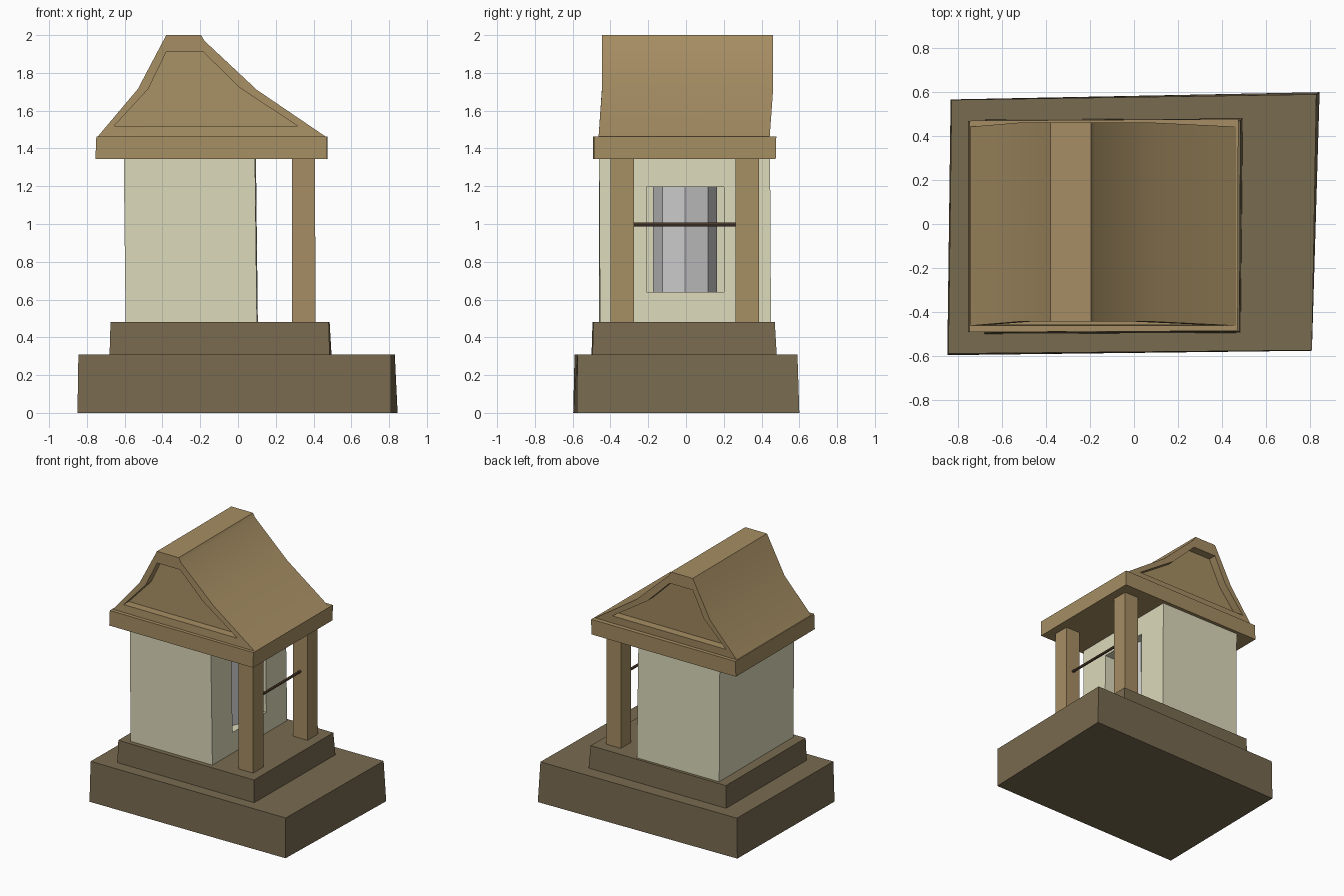
import bpy, bmesh, math

if "Cube" in bpy.data.objects:
    bpy.data.objects.remove(bpy.data.objects["Cube"])


def material(name, rgb):
    m = bpy.data.materials.new(name)
    m.diffuse_color = (*rgb, 1)
    m.use_nodes = True
    m.node_tree.nodes["Principled BSDF"].inputs["Base Color"].default_value = m.diffuse_color
    return m


STONE = material("stone", (0.19, 0.145, 0.08))
WOOD = material("wood", (0.38, 0.27, 0.125))
PLASTER = material("plaster", (0.72, 0.70, 0.50))
RAIL = material("dark_wood", (0.12, 0.07, 0.04))


def finish(name, bm, mat):
    bmesh.ops.recalc_face_normals(bm, faces=bm.faces)
    me = bpy.data.meshes.new(name)
    bm.to_mesh(me)
    bm.free()
    ob = bpy.data.objects.new(name, me)
    bpy.context.collection.objects.link(ob)
    if mat:
        me.materials.append(mat)
    return ob


def loft(name, rings, mat=None):
    """Closed solid through matching rings of 3D points."""
    bm = bmesh.new()
    rows = [[bm.verts.new(p) for p in ring] for ring in rings]
    n = len(rows[0])
    for a, b in zip(rows, rows[1:]):
        for i in range(n):
            j = (i + 1) % n
            bm.faces.new((a[i], a[j], b[j], b[i]))
    bm.faces.new(rows[0][::-1])
    bm.faces.new(rows[-1])
    return finish(name, bm, mat)


def block(name, bottom, top, z0, z1, mat=None):
    return loft(name, [[(x, y, z0) for x, y in bottom], [(x, y, z1) for x, y in top]], mat)


def rect(x0, x1, y0, y1):
    return [(x0, y0), (x1, y0), (x1, y1), (x0, y1)]


# Stepped, slightly crooked stone base
block("base_slab", [(-.85, -.597), (.81, -.577), (.845, .60), (-.835, .567)],
      [(-.845, -.59), (.81, -.575), (.83, .59), (-.83, .565)], 0, .31, STONE)
block("base_step", [(-.68, -.50), (.485, -.495), (.495, .48), (-.675, .475)],
      [(-.675, -.495), (.48, -.49), (.485, .47), (-.67, .47)], .31, .482, STONE)

# Shrine room with a niche cut into its right wall
room = block("room", [(-.595, -.46), (.10, -.455), (.105, .45), (-.595, .445)],
             [(-.605, -.455), (.09, -.46), (.095, .445), (-.60, .445)], .482, 1.36, PLASTER)
cutter = block("niche_cutter", rect(-.30, .3, -.21, .20), rect(-.30, .3, -.21, .20), .64, 1.195)
cutter.hide_render = True
cutter.hide_viewport = True
niche = room.modifiers.new("niche", 'BOOLEAN')
niche.object = cutter
niche.solver = 'EXACT'

# Eight-sided pillar standing in the niche, one corner facing out
bpy.ops.mesh.primitive_cylinder_add(vertices=8, radius=.17, depth=.555, location=(-.09, -.005, .9175))
bpy.context.object.name = "niche_pillar"

# Porch posts and the rail between them
for name, y0, y1 in (("front_post", -.40, -.275), ("back_post", .262, .387)):
    block(name, rect(.285, .41, y0, y1), rect(.285, .408, y0, y1), .482, 1.36, WOOD)
bpy.ops.mesh.primitive_cylinder_add(vertices=8, radius=.01, depth=.56,
                                    location=(.347, -.006, .997), rotation=(math.pi / 2, 0, 0))
rail = bpy.context.object
rail.name = "porch_rail"
rail.data.materials.append(RAIL)

# Eave slab
block("eaves", [(-.755, -.492), (.47, -.488), (.475, .475), (-.755, .47)],
      [(-.75, -.492), (.472, -.487), (.475, .478), (-.75, .47)], 1.345, 1.462, WOOD)

# Curved roof with a recessed panel in each gable
OUTER = [(-.745, 1.46), (-.53, 1.715), (-.38, 2), (-.195, 2), (-.178, 1.97), (.10, 1.71), (.468, 1.46)]
INNER = [(-.655, 1.52), (-.475, 1.715), (-.38, 1.91), (-.20, 1.91), (-.183, 1.91), (.01, 1.72), (.315, 1.52)]


def gable(profile, y):
    lean = lambda z: .018 * min(1, (z - 1.46) / .25)
    return [(x, y + lean(z), z) for x, z in profile]


roof = loft("roof", [gable(INNER, -.40), gable(INNER, -.463), gable(OUTER, -.463),
                     gable(OUTER, .443), gable(INNER, .443), gable(INNER, .38)], WOOD)
bpy.ops.object.select_all(action='DESELECT')
roof.select_set(True)
bpy.context.view_layer.objects.active = roof
bpy.ops.object.shade_smooth_by_angle(angle=math.radians(25))
